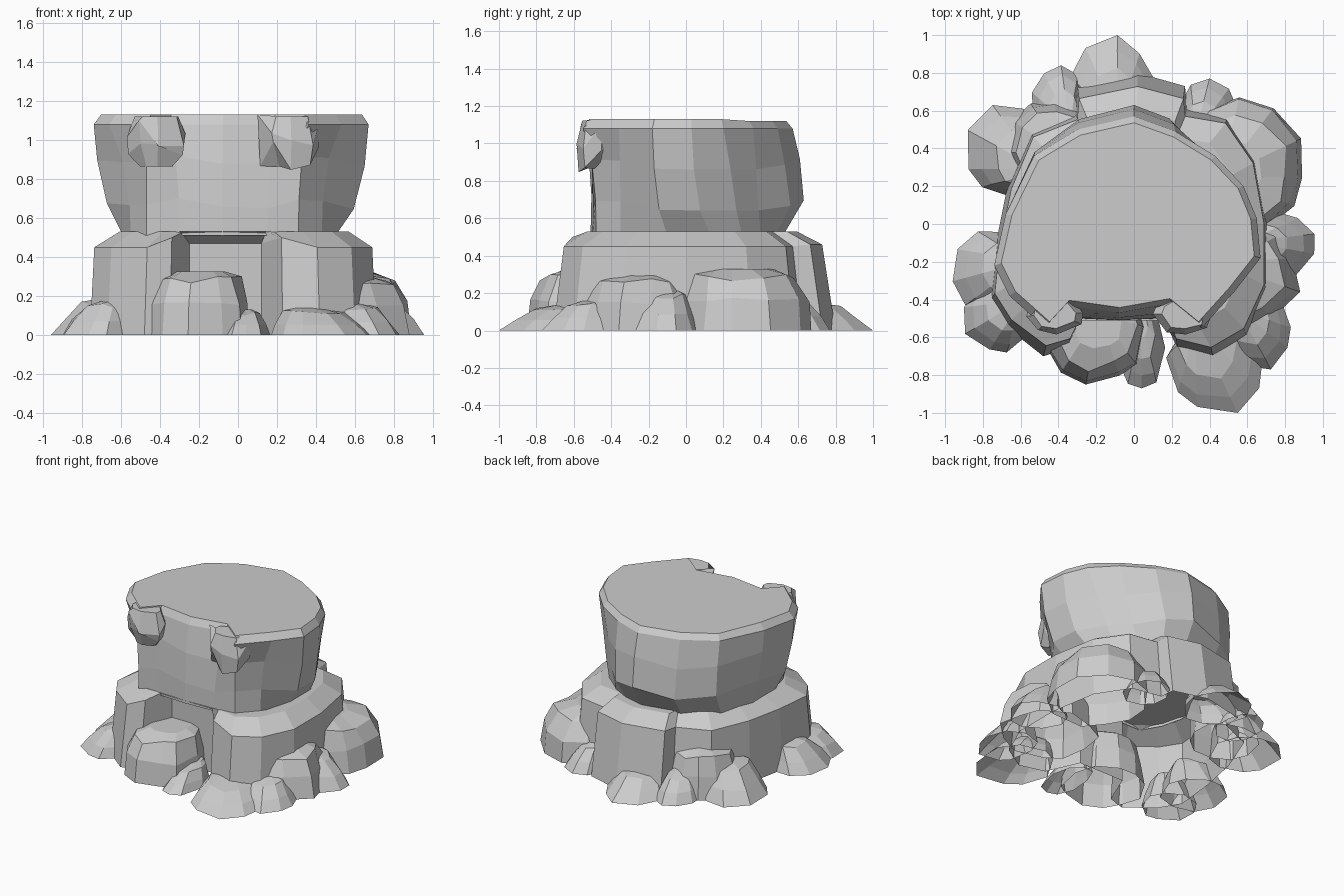
import bpy, math, random

if "Cube" in bpy.data.objects:
    bpy.data.objects.remove(bpy.data.objects["Cube"])

random.seed(4)


def loft(name, rings, cap_bottom=False):
    """Skin a stack of equal-length (x, y, z) rings and cap the top."""
    n = len(rings[0])
    verts = [p for r in rings for p in r]
    faces = []
    for k in range(len(rings) - 1):
        for i in range(n):
            j = (i + 1) % n
            faces.append((k*n + i, k*n + j, (k+1)*n + j, (k+1)*n + i))
    faces.append(tuple((len(rings) - 1)*n + i for i in range(n)))
    if cap_bottom:
        faces.append(tuple(reversed(range(n))))
    me = bpy.data.meshes.new(name)
    me.from_pydata(verts, [], faces)
    me.update()
    ob = bpy.data.objects.new(name, me)
    bpy.context.collection.objects.link(ob)
    return ob


def rock(name, x0, x1, y0, y1, profile, n=10, lean=0.0, cap_bottom=False):
    """Jittered rock fitted to a plan box; profile is a list of (scale, z).
    lean pulls the upper rings towards the model's axis."""
    off = random.random()
    plan = []
    for i in range(n):
        a = 2*math.pi*(i + off + random.uniform(-.2, .2))/n
        r = random.uniform(.92, 1.06)
        plan.append((r*math.cos(a), r*math.sin(a)))
    xs, ys = [p[0] for p in plan], [p[1] for p in plan]
    plan = [(2*(x - min(xs))/(max(xs) - min(xs)) - 1,
             2*(y - min(ys))/(max(ys) - min(ys)) - 1) for x, y in plan]
    cx, cy, rx, ry = (x0 + x1)/2, (y0 + y1)/2, (x1 - x0)/2, (y1 - y0)/2
    d = math.hypot(cx, cy)
    rings = []
    for k, (s, z) in enumerate(profile):
        ring = []
        sx, sy = -cx/d*rx*lean*(1 - s), -cy/d*ry*lean*(1 - s)
        for x, y in plan:
            j = s*(random.uniform(.94, 1.04) if s < 1 else 1)
            dz = random.uniform(-.1, .06)*z if 0 < k < len(profile) - 1 else 0
            ring.append((cx + sx + rx*x*j, cy + sy + ry*y*j, z + dz))
        rings.append(ring)
    return loft(name, rings, cap_bottom)


# Base: splayed plinth with a tapering front recess and a rear buttress
plan = [(-.35, -.66), (-.25, -.42), (.12, -.42), (.23, -.66), (.42, -.71),
        (.6, -.6), (.71, -.35), (.71, 0), (.65, .35), (.5, .58), (.28, .62),
        (.27, .73), (.02, .8), (-.3, .73), (-.31, .6), (-.55, .5),
        (-.67, .2), (-.73, -.1), (-.76, -.4), (-.67, -.55), (-.48, -.7)]
mid, top = [], []
for i, (x, y) in enumerate(plan):
    if i in (1, 2):
        mid.append((x, y, .47))
        top.append((x*1.2, -.51, .53))
    else:
        mid.append((x*.97, y*.92, .5 if i in (0, 3) else .45))
        top.append((x*.8, y*.74, .53))
    if 10 < i < 14:
        mid[-1] = (x*.97, y*.91, .46)
loft("base", [[(x, y, 0) for x, y in plan], mid, top])

# Upper block: pinched at the corners, bulging at the back, flat on top
low = [(-.47, -.5), (-.3, -.5), (-.08, -.51), (.15, -.5), (.31, -.48),
       (.43, -.35), (.5, -.1), (.5, .13), (.42, .3), (.3, .4), (.15, .48),
       (0, .52), (-.28, .46), (-.5, .3), (-.58, .05), (-.59, -.2), (-.55, -.36)]
rim = [(-.47, -.55), (-.36, -.43), (-.08, -.47), (.2, -.42), (.36, -.55),
       (.53, -.36), (.67, -.18), (.65, .03), (.58, .2), (.43, .36), (.22, .49),
       (0, .57), (-.3, .5), (-.53, .36), (-.68, .05), (-.74, -.22), (-.66, -.38)]


def blend(t, pinch, bulge, z):
    """Ring between the foot and rim outlines; pinched corners use their own factor."""
    ring = []
    for (ax, ay), (bx, by) in zip(low, rim):
        s = pinch if ay < -.3 else t
        if ax > .25 and ay > .2:
            s = (pinch + t)/2
        y = ay + (by - ay)*s
        grow = bulge if y > 0 and ax < .2 else 1
        dz = .03*math.sin(9*ax + 4*ay) if .6 < z < 1 else 0
        ring.append((ax + (bx - ax)*s, y*grow, z + dz))
    return ring


crown = [(x*.95, y*.94, 1.13 if y < .3 else 1.12) for x, y in rim]
loft("upper_block", [blend(0, 0, 1, .51), blend(.55, .05, 1.15, .67),
                     blend(.88, .35, 1.08, .89), blend(1, 1, 1, 1.08), crown])

# Knobs under the front corners of the rim
knob = [(.55, .865), (.93, .94), (1, 1.07), (.75, 1.122)]
rock("knob_left", -.57, -.27, -.585, -.36, knob, 8, 0, True)
rock("knob_right", .1, .42, -.585, -.36, knob, 8, 0, True)

# Boulders around the foot: x0, x1, y0, y1, height; steep blocks then low ones
steep = [(-.5, .06, -.85, -.3, .325), (.22, .88, -.58, .06, .31),
         (.24, .89, -.04, .67, .33), (-.68, -.2, .2, .65, .32)]
gentle = [(-.08, .165, -.87, -.45, .13), (.17, .69, -1, -.45, .14),
          (.48, .83, -.77, -.35, .16), (.55, .955, -.3, .07, .22),
          (.24, .54, .42, .77, .18), (-.34, .11, .5, 1, .15),
          (-.54, -.26, .45, .84, .17), (-.88, -.42, .14, .63, .22),
          (-.96, -.52, -.47, -.04, .19), (-.9, -.53, -.68, -.3, .18)]
for i, (*box, h) in enumerate(steep):
    rock(f"boulder_{i + 1}", *box,
         [(1, 0), (.95, .5*h), (.8, .88*h), (.5, h)], 11, .4)
for i, (*box, h) in enumerate(gentle):
    rock(f"small_rock_{i + 1}", *box,
         [(1, 0), (.84, .42*h), (.6, .85*h), (.3, h)], 9, .8)
